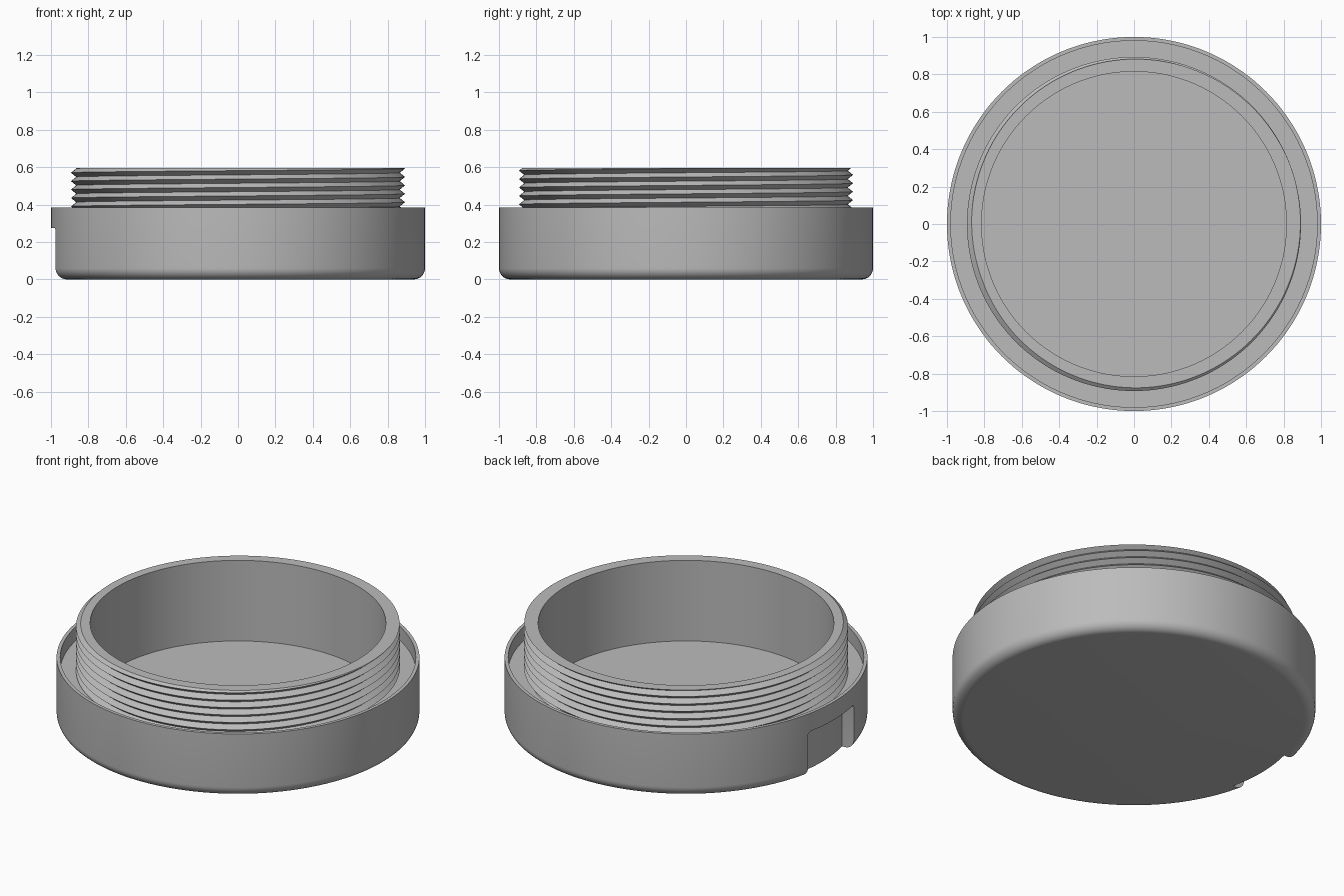
import bpy, bmesh, math

if "Cube" in bpy.data.objects:
    bpy.data.objects.remove(bpy.data.objects["Cube"], do_unlink=True)

SEG = 144
RIM_Z, TOP_Z, GROOVE_Z, FLOOR_Z = 0.385, 0.595, 0.30, 0.105
CORE_R, ROOT_R, CREST_R, PITCH = 0.855, 0.865, 0.893, 0.045
FILLET = 0.06

grey = bpy.data.materials.new("plain_grey")
grey.use_nodes = True
color = (0.5, 0.5, 0.5, 1)
grey.diffuse_color = color
grey.node_tree.nodes["Principled BSDF"].inputs["Base Color"].default_value = color


def finish(bm, name):
    bmesh.ops.remove_doubles(bm, verts=bm.verts, dist=1e-5)
    bmesh.ops.recalc_face_normals(bm, faces=bm.faces)
    mesh = bpy.data.meshes.new(name)
    bm.to_mesh(mesh)
    bm.free()
    mesh.materials.append(grey)
    obj = bpy.data.objects.new(name, mesh)
    bpy.context.collection.objects.link(obj)
    return obj


def skin(bm, columns, closed=False):
    """Join neighbouring point columns with quads."""
    cols = [[bm.verts.new(p) for p in c] for c in columns]
    for a, b in zip(cols, cols[1:]):
        n = len(a)
        for i in range(n if closed else n - 1):
            j = (i + 1) % n
            bm.faces.new((a[i], b[i], b[j], a[j]))
    return cols


def select_only(obj):
    bpy.ops.object.select_all(action="DESELECT")
    obj.select_set(True)
    bpy.context.view_layer.objects.active = obj


# Base: rounded cup, thin rim, ring groove and plain inner sleeve
profile = [(0, 0)]
for i in range(9):
    a = math.pi / 2 * i / 8
    profile.append((1 - FILLET + FILLET * math.sin(a), FILLET - FILLET * math.cos(a)))
profile += [(1, RIM_Z), (0.98, RIM_Z), (0.98, GROOVE_Z), (CORE_R, GROOVE_Z),
            (CORE_R, TOP_Z), (0.815, TOP_Z), (0.815, FLOOR_Z), (0, FLOOR_Z)]
bm = bmesh.new()
turns = [2 * math.pi * s / SEG for s in range(SEG + 1)]
skin(bm, [[(r * math.cos(t), r * math.sin(t), z) for r, z in profile] for t in turns])
base = finish(bm, "jar_base")

# Cutter for the side recess, with rounded upper corners
HALF, CORNER, RECESS_R, RECESS_TOP = 0.22, 0.02, 0.922, 0.275
ys = [HALF - CORNER + CORNER * math.sin(math.pi / 2 * i / 5) for i in range(6)]
ys = [-y for y in reversed(ys)] + [ys[0] * (i / 6 - 1) for i in range(1, 12)] + ys
columns = []
for y in ys:
    over = max(0, abs(y) - HALF + CORNER)
    top = RECESS_TOP - CORNER + math.sqrt(max(0, CORNER ** 2 - over ** 2))
    x = -math.sqrt(RECESS_R ** 2 - y ** 2)
    columns.append([(x, y, -0.1), (x, y, top), (-1.1, y, top), (-1.1, y, -0.1)])
bm = bmesh.new()
cols = skin(bm, columns, closed=True)
bm.faces.new(cols[0])
bm.faces.new(cols[-1])
cutter = finish(bm, "recess_cutter")
cutter.hide_render = True

cut = base.modifiers.new("side_recess", "BOOLEAN")
cut.operation = "DIFFERENCE"
cut.solver = "EXACT"
cut.object = cutter
select_only(base)
bpy.ops.object.modifier_apply(modifier=cut.name)
bpy.data.objects.remove(cutter, do_unlink=True)


# Screw thread: helical ridges trimmed flat at the groove floor and the top
def thread_radius(z, t):
    phase = ((z - GROOVE_Z) / PITCH - t / (2 * math.pi)) % 1
    return ROOT_R + (CREST_R - ROOT_R) * (1 - abs(2 * phase - 1))


rows = range(-2, 2 * math.ceil((TOP_Z - GROOVE_Z) / PITCH) + 1)
columns = []
for t in turns:
    c, s = math.cos(t), math.sin(t)
    column = [(CORE_R * c, CORE_R * s, GROOVE_Z)]
    for k in rows:
        z = GROOVE_Z + PITCH * (k / 2 + t / (2 * math.pi))
        z = min(max(z, GROOVE_Z), TOP_Z)
        r = thread_radius(z, t)
        column.append((r * c, r * s, z))
    column.append((CORE_R * c, CORE_R * s, TOP_Z))
    columns.append(column)
bm = bmesh.new()
skin(bm, columns)
thread = finish(bm, "screw_thread")

# Smooth round surfaces, keep hard edges
for obj in (base, thread):
    select_only(obj)
    bpy.ops.object.shade_smooth_by_angle(angle=math.radians(30))
